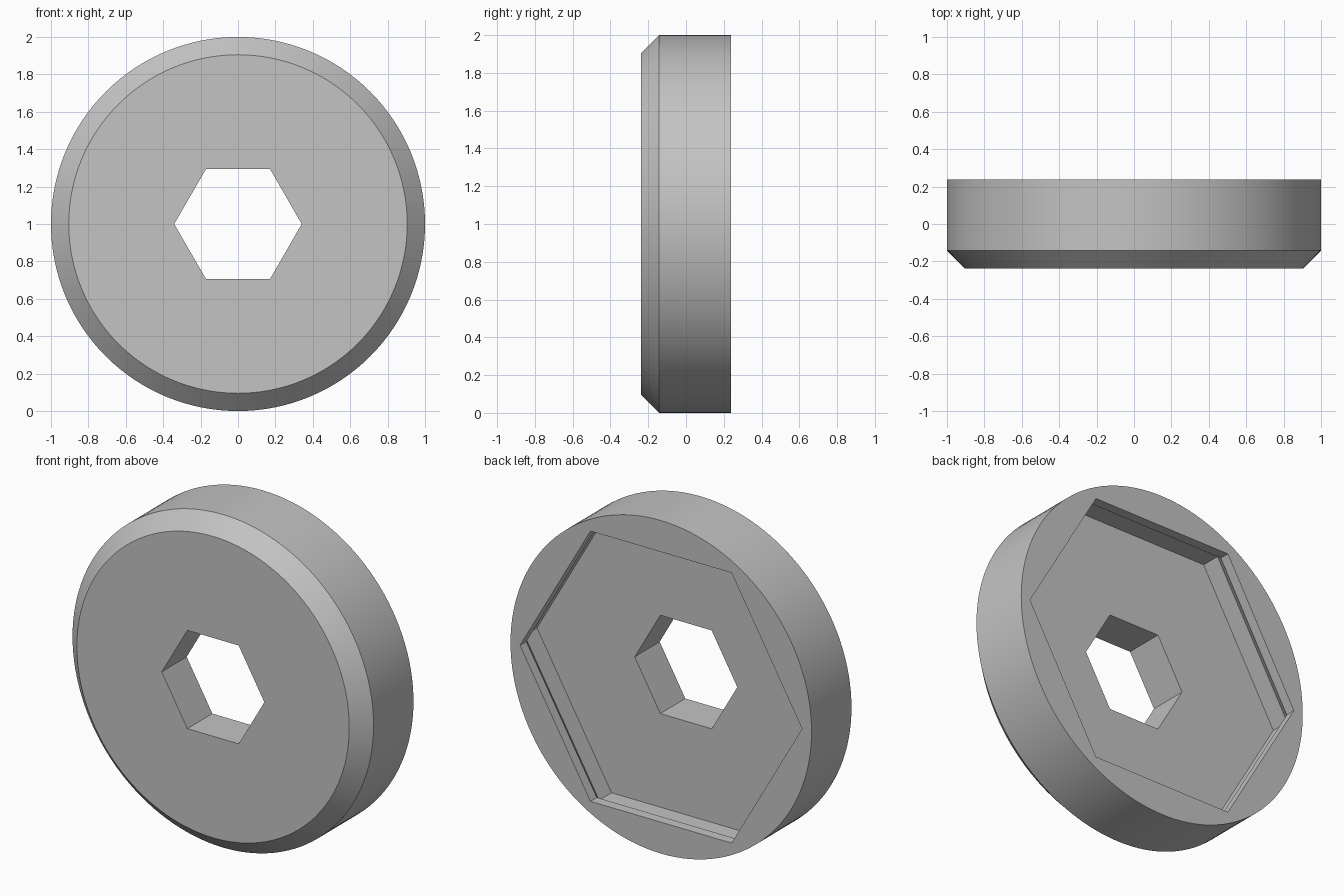
import bpy, bmesh
from math import cos, sin, tau

cube = bpy.data.objects.get("Cube")
if cube:
    bpy.data.objects.remove(cube, do_unlink=True)

HALF = 0.237      # half thickness
ROUND, HEX = 128, 6

grey = bpy.data.materials.new("light grey")
grey.use_nodes = True
colour = (0.55, 0.55, 0.55, 1)
grey.diffuse_color = colour
grey.node_tree.nodes["Principled BSDF"].inputs["Base Color"].default_value = colour

bm = bmesh.new()


def ring(radius, y, sides):
    """Closed loop of vertices around the disc axis."""
    return [bm.verts.new((radius * cos(tau * i / sides), y,
                          1 + radius * sin(tau * i / sides))) for i in range(sides)]


def wall(a, b):
    """Quads between two loops with the same number of sides."""
    n = len(a)
    for i in range(n):
        j = (i + 1) % n
        bm.faces.new((a[i], a[j], b[j], b[i]))


def annulus(outer, inner):
    """Flat face between a round loop and a hexagonal loop."""
    edges = []
    for loop in (outer, inner):
        for i, v in enumerate(loop):
            w = loop[(i + 1) % len(loop)]
            edges.append(bm.edges.get((v, w)) or bm.edges.new((v, w)))
    bmesh.ops.triangle_fill(bm, edges=edges, use_beauty=True)


# Round outside with chamfered front edge
front_rim = ring(0.905, -HALF, ROUND)
shoulder = ring(1.0, -0.142, ROUND)
back_rim = ring(1.0, HALF, ROUND)
wall(front_rim, shoulder)
wall(shoulder, back_rim)

# Hexagonal recess in the back: lip, taper, wider pocket
pocket = [ring(r, HALF - d, HEX) for r, d in
          ((0.937, 0), (0.937, 0.06), (0.99, 0.12), (0.99, HALF))]
for a, b in zip(pocket, pocket[1:]):
    wall(a, b)

# Hexagonal through hole
hole_back = ring(0.341, 0, HEX)
hole_front = ring(0.341, -HALF, HEX)
wall(pocket[-1], hole_back)
wall(hole_back, hole_front)

# Flat front and back faces
annulus(front_rim, hole_front)
annulus(back_rim, pocket[0])

bmesh.ops.recalc_face_normals(bm, faces=bm.faces)
mesh = bpy.data.meshes.new("hex_socket_disc")
bm.to_mesh(mesh)
bm.free()
mesh.materials.append(grey)
disc = bpy.data.objects.new("hex_socket_disc", mesh)
bpy.context.collection.objects.link(disc)

bpy.ops.object.select_all(action='DESELECT')
disc.select_set(True)
bpy.context.view_layer.objects.active = disc
bpy.ops.object.shade_smooth_by_angle(angle=0.5)
